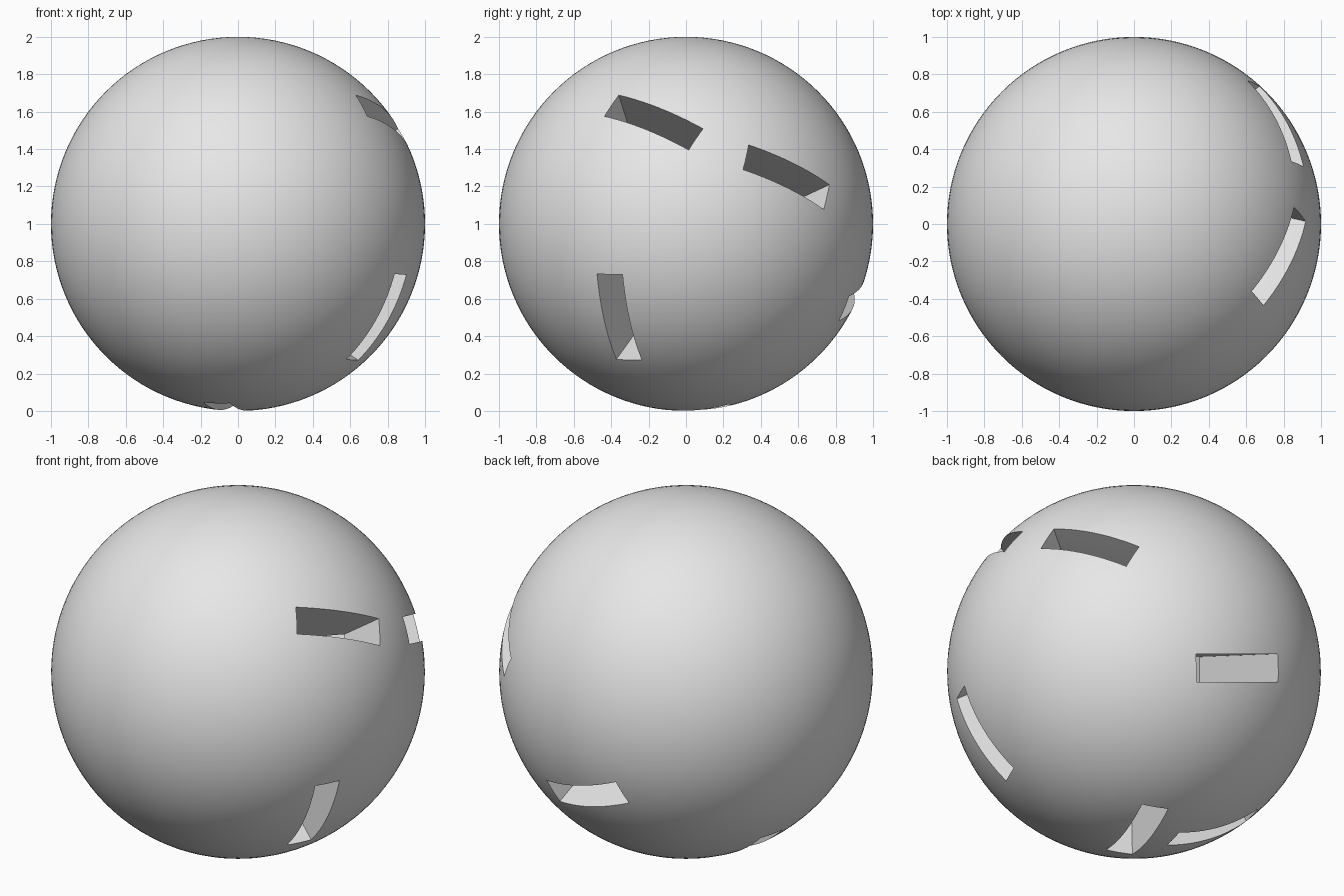
import bpy
from mathutils import Vector, Matrix

if "Cube" in bpy.data.objects:
    bpy.data.objects.remove(bpy.data.objects["Cube"], do_unlink=True)

# Single grey material
grey = bpy.data.materials.new("plain_grey")
grey.use_nodes = True
grey.diffuse_color = (0.8, 0.8, 0.8, 1)
grey.node_tree.nodes["Principled BSDF"].inputs["Base Color"].default_value = (0.8, 0.8, 0.8, 1)

CENTRE = Vector((0, 0, 1))
SLOT_LENGTH, SLOT_WIDTH = 0.535, 0.15
SLOT_FLOOR, SLOT_TOP = 0.23, 1.2

# Smooth round body
bpy.ops.mesh.primitive_uv_sphere_add(segments=128, ring_count=64, radius=1, location=CENTRE)
body = bpy.context.object
body.name = "slotted_ball"
body.data.materials.append(grey)


def cut_slot(outward, along):
    """Sink a deep rectangular slot into the ball."""
    n = Vector(outward).normalized()
    t = Vector(along)
    t = (t - n * t.dot(n)).normalized()
    b = n.cross(t)
    frame = Matrix((t, b, n)).transposed().to_4x4()
    size = Matrix.Diagonal((SLOT_LENGTH, SLOT_WIDTH, SLOT_TOP - SLOT_FLOOR, 1))
    middle = CENTRE + n * (SLOT_TOP + SLOT_FLOOR) / 2

    bpy.ops.mesh.primitive_cube_add(size=1)
    cutter = bpy.context.object
    cutter.name = "slot_cutter"
    cutter.hide_render = True
    cutter.data.materials.append(grey)
    cutter.matrix_world = Matrix.Translation(middle) @ frame @ size
    bpy.context.view_layer.update()

    bpy.ops.object.select_all(action="DESELECT")
    body.select_set(True)
    bpy.context.view_layer.objects.active = body
    cut = body.modifiers.new("slot", "BOOLEAN")
    cut.operation = "DIFFERENCE"
    cut.solver = "EXACT"
    cut.object = cutter
    bpy.ops.object.modifier_apply(modifier=cut.name)
    bpy.data.objects.remove(cutter, do_unlink=True)


# Scattered slots: outward direction, long direction
slots = [
    ((0.775, -0.173, 0.543), (0.225, 0.45, -0.18)),
    ((0.757, 0.536, 0.25), (-0.231, 0.427, -0.21)),
    ((0.741, -0.356, -0.498), (-0.256, 0.103, -0.455)),
    ((0.022, 0.884, -0.375), (-0.507, 0.078, 0.155)),
    ((-0.027, -0.005, -0.963), (-0.174, -0.506, 0.01)),
    ((-0.458, 0.113, -0.845), (-0.467, 0.128, 0.25)),
]
for outward, along in slots:
    cut_slot(outward, along)

# Smooth surface with crisp slot rims
bpy.ops.object.select_all(action="DESELECT")
body.select_set(True)
bpy.context.view_layer.objects.active = body
bpy.ops.object.shade_smooth_by_angle(angle=0.52)
